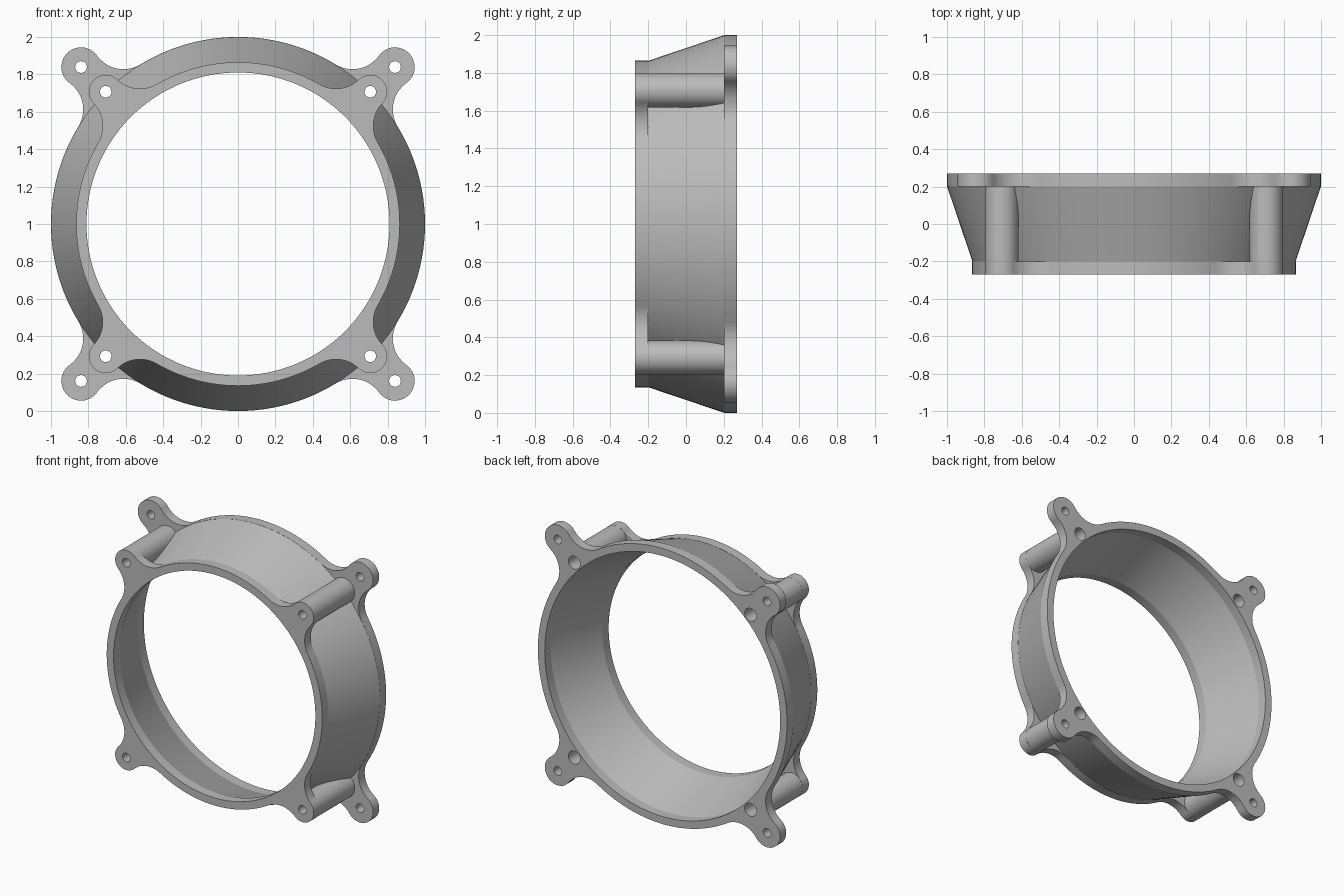
import bpy
import math
from math import cos, sin, pi, radians

if "Cube" in bpy.data.objects:
    bpy.data.objects.remove(bpy.data.objects["Cube"], do_unlink=True)

# Single plain grey material
grey = bpy.data.materials.new("plain_grey")
grey.use_nodes = True
color = (0.5, 0.5, 0.5, 1)
grey.diffuse_color = color
grey.node_tree.nodes["Principled BSDF"].inputs["Base Color"].default_value = color

CENTRE_Z = 1.0
DIAGONALS = [radians(45 + 90 * k) for k in range(4)]
FILLET = 0.175


def arc(cx, cz, r, start, end, steps):
    return [(cx + r * cos(start + (end - start) * i / steps),
             cz + r * sin(start + (end - start) * i / steps))
            for i in range(steps + 1)]


def circle(r, steps=128, cx=0, cz=0):
    return arc(cx, cz, r, 0, 2 * pi, steps)[:-1]


def eared_outline(ring, reach, ear):
    """Ring outline with four rounded ears blended in by concave fillets."""
    side, span = ear + FILLET, ring + FILLET
    a = math.acos((span ** 2 + reach ** 2 - side ** 2) / (2 * span * reach))
    cx, cz = span * cos(a), span * sin(a)
    phi = math.atan2(cz, cx - reach)
    half = arc(reach, 0, ear, 0, phi, 16)
    half += arc(cx, cz, FILLET, phi - pi, a - pi, 16)[1:]
    half += arc(0, 0, ring, a, pi / 4, 12)[1:]
    lobe = [(u, -v) for u, v in reversed(half[1:-1])] + half
    return [(u * cos(t) - v * sin(t), u * sin(t) + v * cos(t))
            for t in DIAGONALS for u, v in lobe]


def loft(name, sections):
    """Closed solid through (y, outline) sections, capped at both ends."""
    n = len(sections[0][1])
    verts = [(x, y, CENTRE_Z + z) for y, pts in sections for x, z in pts]
    faces = [list(range(n))[::-1], list(range(len(verts) - n, len(verts)))]
    for s in range(len(sections) - 1):
        for i in range(n):
            j = (i + 1) % n
            faces.append([s * n + i, s * n + j, (s + 1) * n + j, (s + 1) * n + i])
    # Outlines run anticlockwise seen from the front, so flip to face outward
    faces = [f[::-1] for f in faces]
    faces[0], faces[1] = list(range(n)), list(range(len(verts) - n, len(verts)))[::-1]
    mesh = bpy.data.meshes.new(name)
    mesh.from_pydata(verts, [], faces)
    mesh.materials.append(grey)
    obj = bpy.data.objects.new(name, mesh)
    bpy.context.collection.objects.link(obj)
    bpy.context.view_layer.objects.active = obj
    obj.select_set(True)
    bpy.ops.object.mode_set(mode='EDIT')
    bpy.ops.mesh.select_all(action='SELECT')
    bpy.ops.mesh.normals_make_consistent(inside=False)
    bpy.ops.object.mode_set(mode='OBJECT')
    obj.select_set(False)
    return obj


def combine(target, tool, operation):
    tool.hide_render = True
    mod = target.modifiers.new(operation.title(), 'BOOLEAN')
    mod.operation, mod.solver, mod.object = operation, 'EXACT', tool
    bpy.context.view_layer.objects.active = target
    bpy.ops.object.modifier_apply(modifier=mod.name)
    bpy.data.objects.remove(tool, do_unlink=True)


def cylinder(name, reach, t, r, y0, y1):
    pts = circle(r, 40, reach * cos(t), reach * sin(t))
    return loft(name, [(y0, pts), (y1, pts)])


bpy.ops.object.select_all(action='DESELECT')

# Flared duct wall, with its ends tucked into the two flanges
adapter = loft("duct_adapter", [
    (-0.24, circle(0.855)), (-0.2, circle(0.864)),
    (0.2, circle(0.999)), (0.24, circle(0.99))])

# Small front flange and large back flange
front = eared_outline(0.865, 1.0, 0.09)
back = eared_outline(1.0, 1.187, 0.105)
combine(adapter, loft("front_flange", [(-0.27, front), (-0.2, front)]), 'UNION')
combine(adapter, loft("back_flange", [(0.2, back), (0.27, back)]), 'UNION')

# Screw bosses between the flanges
for t in DIAGONALS:
    combine(adapter, cylinder("boss", 1.0, t, 0.0895, -0.24, 0.235), 'UNION')

# Flared bore
bore = loft("bore", [(-0.3, circle(0.81)), (-0.2, circle(0.81)),
                     (0.2, circle(0.945)), (0.3, circle(0.945))])
combine(adapter, bore, 'DIFFERENCE')

# Front screw holes with wide access from the back, and back flange holes
for t in DIAGONALS:
    combine(adapter, cylinder("screw_hole", 1.0, t, 0.031, -0.3, 0.3), 'DIFFERENCE')
    combine(adapter, cylinder("access_hole", 1.0, t, 0.047, -0.2, 0.3), 'DIFFERENCE')
    combine(adapter, cylinder("ear_hole", 1.187, t, 0.031, 0.1, 0.3), 'DIFFERENCE')

adapter.select_set(True)
bpy.context.view_layer.objects.active = adapter
bpy.ops.object.shade_smooth_by_angle(angle=radians(15))
